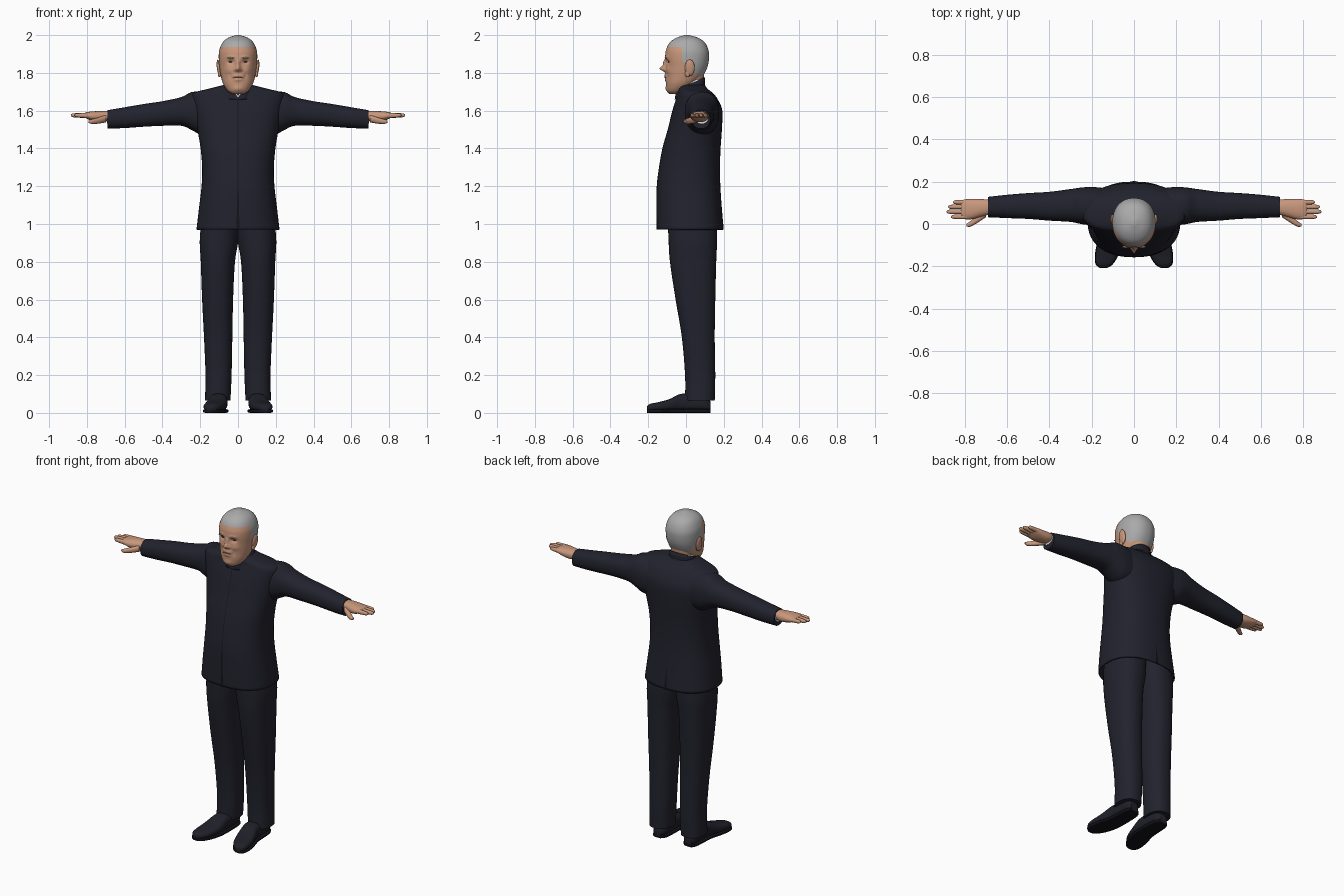
import bpy, bmesh, math
from mathutils import Vector

cube = bpy.data.objects.get("Cube")
if cube:
    bpy.data.objects.remove(cube, do_unlink=True)


def material(name, r, g, b):
    m = bpy.data.materials.new(name)
    m.use_nodes = True
    m.diffuse_color = (r, g, b, 1)
    bsdf = m.node_tree.nodes["Principled BSDF"]
    bsdf.inputs["Base Color"].default_value = (r, g, b, 1)
    bsdf.inputs["Roughness"].default_value = 0.8
    return m


NAVY = material("navy cloth", .016, .016, .027)
DARK = material("dark seam", .006, .006, .009)
SHOE = material("shoe leather", .014, .014, .022)
SKIN = material("skin", .58, .31, .2)
HAIR = material("grey hair", .4, .4, .4)
WHITE = material("shirt white", .75, .72, .66)
LIP = material("lip", .3, .12, .08)
EYE = material("eye brown", .06, .03, .02)


def finish(name, bm, mats, mirror=False, angle=50):
    bmesh.ops.recalc_face_normals(bm, faces=bm.faces)
    mesh = bpy.data.meshes.new(name)
    bm.to_mesh(mesh)
    bm.free()
    for m in mats:
        mesh.materials.append(m)
    obj = bpy.data.objects.new(name, mesh)
    bpy.context.collection.objects.link(obj)
    bpy.ops.object.select_all(action='DESELECT')
    obj.select_set(True)
    bpy.context.view_layer.objects.active = obj
    bpy.ops.object.shade_smooth_by_angle(angle=math.radians(angle))
    if mirror:
        obj.modifiers.new("mirror", 'MIRROR').use_mirror_merge = False
    return obj


def smooth_rows(rows, k):
    """Catmull-Rom rows in between the given sections."""
    out = []
    for i in range(len(rows) - 1):
        p0, p1, p2 = rows[max(i - 1, 0)], rows[i], rows[i + 1]
        p3 = rows[min(i + 2, len(rows) - 1)]
        for j in range(k):
            t = j / k
            out.append([b + .5 * t * (c - a + t * (2 * a - 5 * b + 4 * c - d + t * (3 * (b - c) + d - a)))
                        for a, b, c, d in zip(p0, p1, p2, p3)])
    return out + [rows[-1]]


def loft_mesh(rows, axis, p=2.3, n=40, k=5, caps=(True, True)):
    """Rows are (position on axis, a low, a high, b low, b high)."""
    bm = bmesh.new()
    rings = []
    for t, a0, a1, b0, b1 in smooth_rows(rows, k):
        ring = []
        for i in range(n):
            c, s = math.cos(math.tau * i / n), math.sin(math.tau * i / n)
            a = (a0 + a1) / 2 + (a1 - a0) / 2 * math.copysign(abs(c) ** (2 / p), c)
            b = (b0 + b1) / 2 + (b1 - b0) / 2 * math.copysign(abs(s) ** (2 / p), s)
            ring.append(bm.verts.new({'x': (t, a, b), 'y': (a, t, b), 'z': (a, b, t)}[axis]))
        rings.append(ring)
    for lo, hi in zip(rings, rings[1:]):
        for i in range(n):
            j = (i + 1) % n
            bm.faces.new((lo[i], lo[j], hi[j], hi[i]))
    for ring, cap in zip((rings[0], rings[-1]), caps):
        if cap:
            bm.faces.new(ring)
    return bm


def loft(name, rows, axis, mat, mirror=False, **kw):
    return finish(name, loft_mesh(rows, axis, **kw), [mat], mirror)


def ellipsoid(name, loc, size, mat, mirror=False, tilt=0):
    bm = bmesh.new()
    bmesh.ops.create_uvsphere(bm, u_segments=20, v_segments=12, radius=1)
    for v in bm.verts:
        q = Vector(v.co * Vector(size))
        x, z = q.x, q.z
        q.x, q.z = x * math.cos(tilt) - z * math.sin(tilt), x * math.sin(tilt) + z * math.cos(tilt)
        v.co = q + Vector(loc)
    return finish(name, bm, [mat], mirror)


def symmetric(rows):
    return [(z, -w, w, f, b) for z, w, f, b in rows]


# Jacket body, open at the hem
jacket_rows = symmetric([
    (.97, .22, -.155, .2), (1.08, .207, -.157, .19), (1.2, .193, -.155, .182),
    (1.3, .19, -.143, .18), (1.4, .198, -.125, .183), (1.5, .215, -.097, .19),
    (1.6, .235, -.072, .192), (1.66, .245, -.053, .168), (1.695, .232, -.042, .14),
    (1.715, .16, -.04, .115), (1.735, .08, -.035, .1)])
jacket = loft("jacket", jacket_rows, 'z', NAVY, p=2.4, n=64, caps=(False, True))
jacket.modifiers.new("cloth", 'SOLIDIFY').thickness = .008

# Jacket seams: strips that follow the front and back of the body
def seam(name, column, side, low, high, wide_low, wide_high):
    bm = bmesh.new()
    pairs = []
    for r in smooth_rows(jacket_rows, 8):
        if low <= r[0] <= high:
            f = (r[0] - low) / (high - low)
            w = wide_low + (wide_high - wide_low) * f
            pairs.append([bm.verts.new((x, r[column] + side * .002, r[0])) for x in (-w, w)])
    for a, b in zip(pairs, pairs[1:]):
        bm.faces.new((a[0], a[1], b[1], b[0]))
    return finish(name, bm, [DARK])


seam("front_opening", 3, -1, .97, 1.26, .008, .002)
seam("front_seam", 3, -1, 1.25, 1.68, .0015, .0015)
seam("back_vent", 4, 1, .97, 1.1, .008, .001)

# Sleeves, cuffs and hands
loft("sleeve", [(.14, .0, .17, 1.47, 1.69), (.2, -.005, .175, 1.475, 1.7), (.25, .0, .172, 1.5, 1.697),
                (.3, .01, .165, 1.52, 1.672), (.4, .016, .152, 1.52, 1.65), (.5, .024, .146, 1.515, 1.635),
                (.6, .028, .138, 1.508, 1.618), (.69, .032, .128, 1.505, 1.603)], 'x', NAVY, True)
loft("cuff", [(.66, .05, .116, 1.532, 1.592), (.694, .05, .116, 1.532, 1.592)], 'x', WHITE, True, k=1)
loft("palm", [(.67, .048, .112, 1.55, 1.597), (.72, .035, .118, 1.54, 1.598), (.77, .022, .118, 1.546, 1.596),
              (.805, .024, .115, 1.56, 1.591), (.818, .034, .105, 1.568, 1.585)], 'x', SKIN, True)
loft("thumb", [(.7, .032, .075, 1.538, 1.578), (.74, .005, .042, 1.531, 1.564),
               (.775, -.013, .012, 1.53, 1.554), (.792, -.01, .0, 1.537, 1.547)], 'x', SKIN, True, n=20)
for finger, y, tip in (("index", .034, .865), ("middle", .058, .885), ("ring", .081, .878), ("little", .103, .855)):
    loft(finger + "_finger", [(.78, y - .011, y + .011, 1.56, 1.588), (tip - .04, y - .011, y + .011, 1.563, 1.587),
                              (tip - .01, y - .009, y + .009, 1.566, 1.585),
                              (tip, y - .003, y + .003, 1.572, 1.58)], 'x', SKIN, True, n=16)

# Trousers
loft("trouser_leg", [(.065, .04, .175, -.005, .152), (.2, .034, .172, -.005, .155), (.4, .03, .18, -.022, .152),
                     (.6, .026, .19, -.055, .155), (.8, .016, .197, -.085, .16), (.93, -.004, .202, -.093, .165),
                     (1.1, -.01, .18, -.1, .16)], 'z', NAVY, True)

# Shoes, with soles made from the same outline
shoe = [(.13, .08, .13, .01, .06), (.1, .06, .145, .01, .09), (.03, .055, .15, .01, .1),
        (-.03, .055, .155, .01, .1), (-.09, .06, .172, .01, .072), (-.15, .078, .182, .01, .056),
        (-.19, .103, .178, .01, .048), (-.207, .128, .16, .012, .034)]
loft("shoe", shoe, 'y', SHOE, True, p=2.6)
loft("sole", [(y, a - .003, b + .003, 0, .02) for y, a, b, c, d in shoe], 'y', DARK, True, p=5)

# Neck, shirt collar and jacket collar, higher at the nape and notched in front
loft("neck", symmetric([(1.64, .06, -.03, .085), (1.72, .064, -.045, .088), (1.82, .07, -.04, .1)]), 'z', SKIN)


def collar(name, grow, top, mat):
    bm = loft_mesh(symmetric([(0, .088 + grow, -.06 - grow, .103 + grow),
                              (1, .074 + grow, -.056 - grow, .1 + grow)]), 'z', n=64, k=4, caps=(False, False))
    for v in bm.verts:
        notch = .045 * max(0, 1 - abs(v.co.x) / .03) if v.co.y < 0 else 0
        brim = top + .4 * (v.co.y + .05) - notch
        v.co.z = 1.66 + v.co.z * (brim - 1.66)
    obj = finish(name, bm, [mat])
    obj.modifiers.new("cloth", 'SOLIDIFY').thickness = .006


collar("jacket_collar", 0, 1.715, NAVY)
collar("shirt_collar", -.007, 1.722, WHITE)

# Head: lofted skull with the face pushed out and in by soft bumps
bm = loft_mesh(symmetric([
    (1.688, .03, -.088, -.02), (1.705, .055, -.1, .0), (1.74, .078, -.106, .05), (1.78, .09, -.106, .088),
    (1.83, .098, -.106, .113), (1.88, .102, -.11, .122), (1.92, .099, -.106, .119), (1.96, .082, -.087, .1),
    (1.985, .054, -.052, .066), (2.0, .01, -.008, .018)]), 'z', p=2.2, n=128, k=8)
bumps = [(0, 1.822, .013, .014, .034), (0, 1.85, .01, .018, .014), (0, 1.785, .032, .012, .008),
         (0, 1.763, .022, .007, .006), (0, 1.715, .025, .014, .006)]
for s in (-1, 1):
    bumps += [(s * .038, 1.858, .017, .011, -.012), (s * .036, 1.882, .022, .007, .005),
              (s * .05, 1.815, .02, .018, .006), (s * .017, 1.815, .008, .008, .008),
              (s * .04, 1.785, .008, .016, -.004)]
for v in bm.verts:
    if v.co.y < 0:
        weight = min(1, -v.co.y / .06)
        v.co.y -= weight * sum(amp * math.exp(-((v.co.x - x) / sx) ** 2 - ((v.co.z - z) / sz) ** 2)
                               for x, z, sx, sz, amp in bumps)
front = [v.co.copy() for v in bm.verts if v.co.y < 0]

# Hair: hairline cut into the skull, then coloured by region
for co, no in (((0, 0, 1.938), (0, 0, 1)), ((0, 0, 1.855), (0, 0, 1)), ((0, 0, 1.79), (0, 0, 1)),
               ((0, -.02, 0), (0, 1, 0)), ((0, .04, 0), (0, 1, 0))):
    bmesh.ops.bisect_plane(bm, geom=bm.verts[:] + bm.edges[:] + bm.faces[:], plane_co=co, plane_no=no)
for f in bm.faces:
    c = f.calc_center_median()
    f.material_index = int(c.z > 1.938 or (c.y > -.02 and c.z > 1.855) or (c.y > .04 and c.z > 1.79))
finish("head", bm, [SKIN, HAIR], angle=80)


def on_face(x, z):
    return x, min(front, key=lambda c: (c.x - x) ** 2 + (c.z - z) ** 2).y, z


# Face details and ears
ellipsoid("eye", on_face(.037, 1.858), (.013, .004, .004), EYE, True)
ellipsoid("eyebrow", on_face(.037, 1.88), (.02, .005, .004), HAIR, True, tilt=-.1)
ellipsoid("mouth", on_face(0, 1.775), (.028, .004, .0025), LIP)
ellipsoid("ear", (.102, .02, 1.827), (.01, .026, .044), SKIN, True, tilt=-.12)
ellipsoid("ear_lobe", (.098, .008, 1.795), (.009, .014, .018), SKIN, True)
